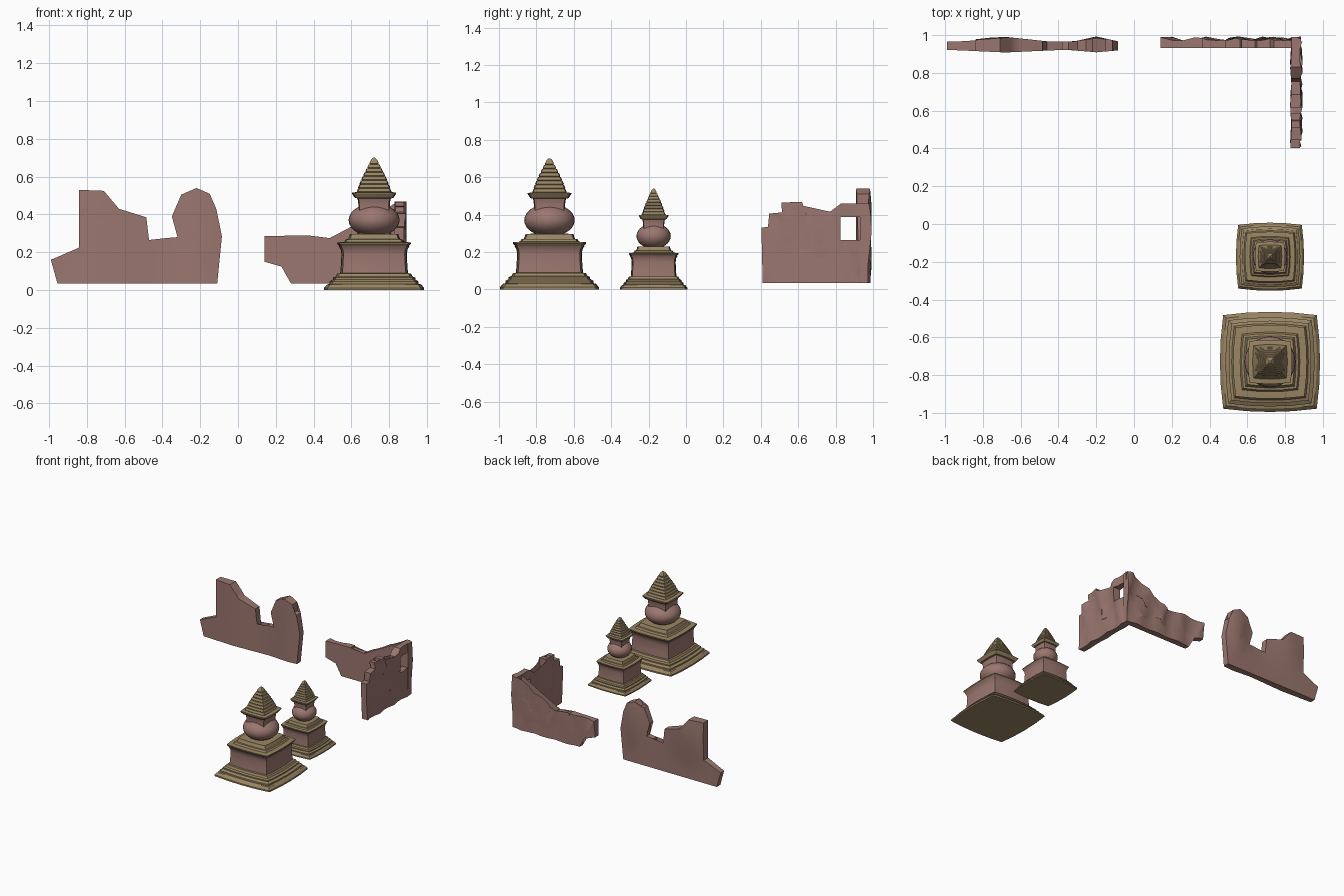
import bpy, bmesh, math
from mathutils import Vector

if "Cube" in bpy.data.objects:
    bpy.data.objects.remove(bpy.data.objects["Cube"])


def material(name, col):
    m = bpy.data.materials.new(name)
    m.diffuse_color = (*col, 1)
    m.use_nodes = True
    m.node_tree.nodes["Principled BSDF"].inputs["Base Color"].default_value = m.diffuse_color
    return m


BRICK = material("red_brick", (0.33, 0.185, 0.16))
STONE = material("tan_stone", (0.32, 0.235, 0.125))


def finish(bm, name, mat, angle):
    bmesh.ops.recalc_face_normals(bm, faces=bm.faces[:])
    me = bpy.data.meshes.new(name)
    bm.to_mesh(me)
    bm.free()
    ob = bpy.data.objects.new(name, me)
    bpy.context.collection.objects.link(ob)
    me.materials.append(mat)
    bpy.ops.object.select_all(action='DESELECT')
    ob.select_set(True)
    bpy.context.view_layer.objects.active = ob
    bpy.ops.object.shade_smooth_by_angle(angle=math.radians(angle))
    return ob


# Square plan with gently bowed sides
def plan(half, n=4, bow=0.07):
    pts = []
    for side in range(4):
        a = side * math.pi / 2
        for i in range(n):
            t = -1 + 2 * i / n
            x, y = 1 + bow * (1 - t * t), t
            pts.append(((x * math.cos(a) - y * math.sin(a)) * half / (1 + bow),
                        (x * math.sin(a) + y * math.cos(a)) * half / (1 + bow)))
    return pts


def stack(name, profile, mat, pos, sxy, sz):
    bm = bmesh.new()
    rings = [[bm.verts.new((pos[0] + x * sxy, pos[1] + y * sxy, z * sz))
              for x, y in plan(h)] for h, z in profile]
    for a, b in zip(rings, rings[1:]):
        for i in range(len(a)):
            j = (i + 1) % len(a)
            bm.faces.new((a[i], a[j], b[j], b[i]))
    bm.faces.new(rings[0])
    bm.faces.new(rings[-1])
    finish(bm, name, mat, 25)


# Shrine profiles as (half width, height)
BASE = [(.265, 0), (.265, .012), (.248, .03), (.236, .033), (.236, .045),
        (.218, .056), (.218, .066), (.203, .072), (.195, .088), (.165, .09)]
BODY = [(.18, .085), (.176, .13), (.173, .19), (.177, .215), (.187, .232)]
CORNICE = [(.175, .222), (.195, .245), (.195, .252), (.158, .255), (.15, .268),
           (.138, .27), (.132, .282), (.128, .296), (.09, .298)]
NECK = [(.083, .37), (.083, .45), (.086, .475), (.092, .492)]
ROOF = [(.088, .485), (.102, .488), (.117, .51), (.117, .515), (.092, .519)]
SPIRE = []
TIERS = [.092, .085, .077, .068, .058, .047, .036, .025]
for i, h in enumerate(TIERS):
    z = .517 + i * .0212
    SPIRE += [(h - .003, z), (h, z + .004), (h - .007, z + .0205)]
SPIRE += [(.014, .692), (.005, .70)]


def shrine(name, pos, sxy, sz):
    for part, prof, mat in (("base", BASE, STONE), ("body", BODY, BRICK),
                            ("cornice", CORNICE, STONE), ("neck", NECK, BRICK),
                            ("roof", ROOF, STONE), ("spire", SPIRE, STONE)):
        stack(f"{name}_{part}", prof, mat, pos, sxy, sz)
    bm = bmesh.new()
    bmesh.ops.create_uvsphere(bm, u_segments=24, v_segments=14, radius=1)
    for v in bm.verts:
        v.co = (pos[0] + v.co.x * .135 * sxy, pos[1] + v.co.y * .135 * sxy,
                (.37 + v.co.z * .088) * sz)
    finish(bm, f"{name}_dome", BRICK, 40)


shrine("large_shrine", (.72, -.73), 1, 1)
shrine("small_shrine", (.72, -.173), .68, .77)


# Ruined wall: outline (u, z) gridded, optional window, thickened between front and back
def wall(name, outline, place, front, back, step, hole=None):
    bm = bmesh.new()
    face = bm.faces.new([bm.verts.new((u, 0, z)) for u, z in outline])
    bmesh.ops.triangulate(bm, faces=[face])
    us = [-1 + i * step for i in range(int(2 / step) + 1)]
    zs = [.12, .2, .3, .38, .46]
    if hole:
        us += hole[:2]
        zs += hole[2:]
    for cuts, no in ((us, Vector((1, 0, 0))), (zs, Vector((0, 0, 1)))):
        for c in cuts:
            bmesh.ops.bisect_plane(bm, geom=bm.verts[:] + bm.edges[:] + bm.faces[:],
                                   plane_co=no * c, plane_no=no, dist=1e-5)
    if hole:
        gone = []
        for f in bm.faces:
            c = f.calc_center_median()
            if hole[0] < c.x < hole[1] and hole[2] < c.z < hole[3]:
                gone.append(f)
        bmesh.ops.delete(bm, geom=gone, context='FACES')
    first = bm.verts[:]
    ext = bmesh.ops.extrude_face_region(bm, geom=bm.faces[:], use_keep_orig=True)
    second = [g for g in ext["geom"] if isinstance(g, bmesh.types.BMVert)]
    for group, depth in ((first, front), (second, back)):
        for v in group:
            v.co = place(v.co.x, depth(v.co.x, v.co.z), v.co.z)
    finish(bm, name, BRICK, 35)


def bump(u, c, w):
    return max(0, 1 - abs(u - c) / w)


# Left wall with a bulging back
wall("left_wall",
     [(-.955, .035), (-.99, .16), (-.84, .225), (-.84, .53), (-.71, .525), (-.63, .43),
      (-.485, .385), (-.46, .175), (-.38, .24), (-.38, .275), (-.32, .28), (-.325, .37),
      (-.35, .39), (-.30, .505), (-.255, .50), (-.22, .54), (-.15, .51), (-.15, .435),
      (-.115, .43), (-.085, .285), (-.11, .035)],
     lambda u, d, z: (u, d, z),
     lambda u, z: .922 - .014 * bump(u, -.68, .3) - .013 * bump(u, -.2, .15),
     lambda u, z: .966 + (.027 * bump(u, -.7, .25) + .027 * bump(u, -.2, .12))
     * (.5 + .5 * math.cos(9 * (z - .4))),
     .08)

# Broken back wall running to the corner
wall("back_wall",
     [(.28, .035), (.28, .11), (.14, .15), (.14, .285), (.365, .29), (.365, .275),
      (.485, .275), (.485, .115), (.56, .115), (.57, .16), (.64, .165), (.65, .21),
      (.72, .22), (.74, .27), (.83, .30), (.835, .46), (.885, .46), (.885, .035)],
     lambda u, d, z: (u, d, z),
     lambda u, z: .932,
     lambda u, z: .972 + .02 * max(0, math.sin(u * 34 + z * 9)),
     .06)

# Side wall with a window beside the corner
wall("side_wall",
     [(.41, .035), (.403, .33), (.445, .335), (.445, .405), (.515, .412), (.518, .44),
      (.51, .445), (.51, .465), (.545, .465), (.55, .442), (.585, .442), (.585, .468),
      (.62, .468), (.615, .28), (.685, .28), (.688, .17), (.755, .17), (.77, .415),
      (.83, .46), (.965, .46), (.968, .035)],
     lambda u, d, z: (d, u, z),
     lambda u, z: .833 - .006 * max(0, math.sin(u * 30 + z * 5)),
     lambda u, z: .878 + .014 * max(0, math.sin(u * 36 + z * 9)),
     .06, [.825, .93, .265, .388])
